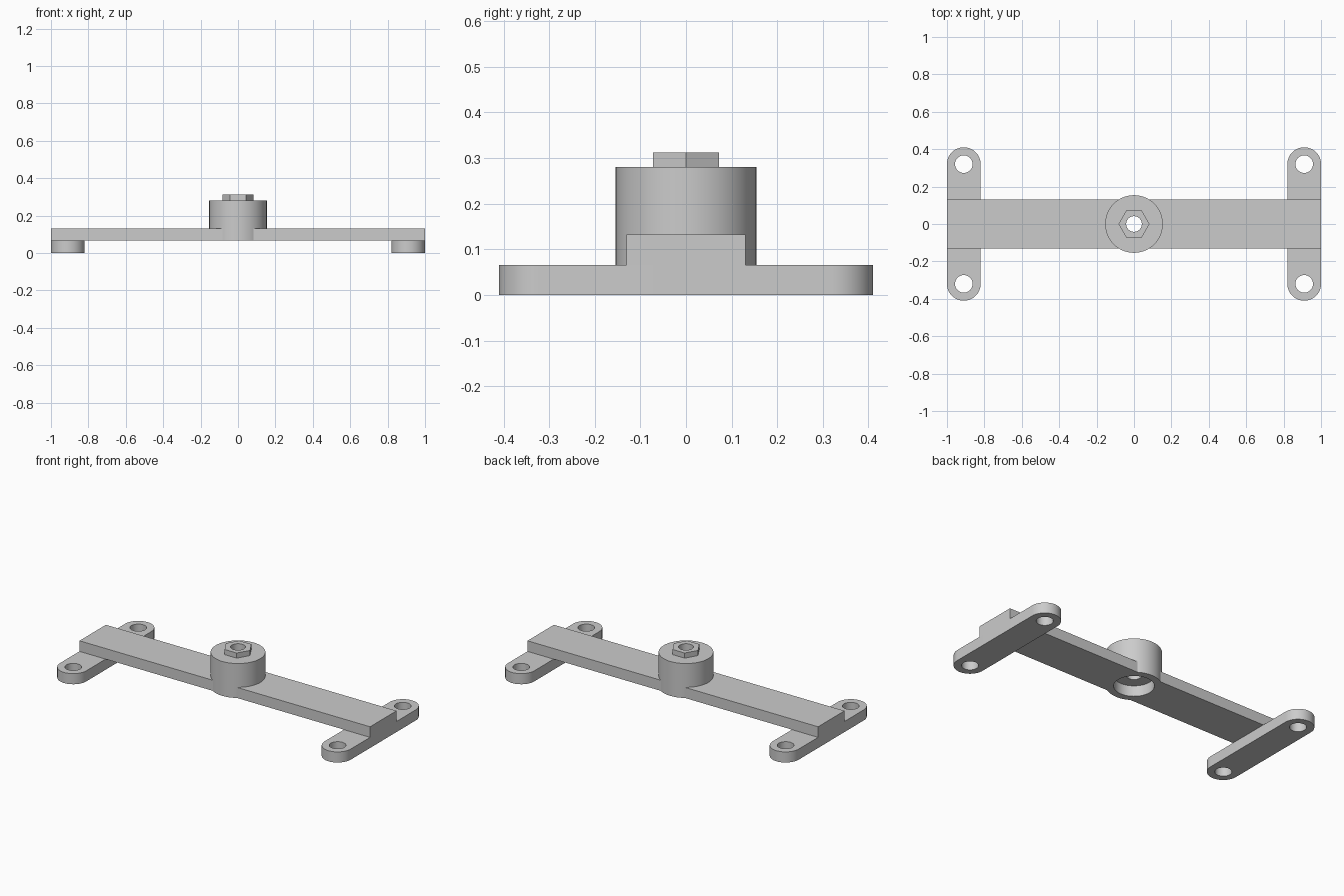
import bpy, bmesh, math

cube = bpy.data.objects.get("Cube")
if cube:
    bpy.data.objects.remove(cube, do_unlink=True)

grey = bpy.data.materials.new("plain_grey")
grey.use_nodes = True
colour = (0.6, 0.6, 0.6, 1)
grey.diffuse_color = colour
grey.node_tree.nodes["Principled BSDF"].inputs["Base Color"].default_value = colour


def prism(name, outline, z0, z1):
    """Extrude a flat counter-clockwise outline from z0 to z1."""
    bm = bmesh.new()
    low = [bm.verts.new((x, y, z0)) for x, y in outline]
    high = [bm.verts.new((x, y, z1)) for x, y in outline]
    bm.faces.new(low[::-1])
    bm.faces.new(high)
    n = len(outline)
    for i in range(n):
        j = (i + 1) % n
        bm.faces.new((low[i], low[j], high[j], high[i]))
    mesh = bpy.data.meshes.new(name)
    bm.to_mesh(mesh)
    bm.free()
    mesh.materials.append(grey)
    obj = bpy.data.objects.new(name, mesh)
    bpy.context.collection.objects.link(obj)
    return obj


def arc(cx, cy, r, start, sweep, steps):
    return [(cx + r * math.cos(start + sweep * i / steps),
             cy + r * math.sin(start + sweep * i / steps)) for i in range(steps + 1)]


def ring(cx, cy, r, sides=64):
    return arc(cx, cy, r, 0, math.tau, sides)[:-1]


def activate(obj):
    bpy.ops.object.select_all(action='DESELECT')
    obj.select_set(True)
    bpy.context.view_layer.objects.active = obj


def combine(target, other, operation):
    """Apply a boolean and remove the helper."""
    other.hide_render = True
    mod = target.modifiers.new("combine", 'BOOLEAN')
    mod.operation = operation
    mod.solver = 'EXACT'
    mod.object = other
    activate(target)
    bpy.ops.object.modifier_apply(modifier=mod.name)
    bpy.data.objects.remove(other, do_unlink=True)


def smooth(obj):
    activate(obj)
    bpy.ops.object.shade_smooth_by_angle(angle=math.radians(30))


FOOT_TOP, BAR_TOP, HUB_TOP, NUT_TOP = 0.066, 0.132, 0.28, 0.312

# Cross bar with the round hub and hexagonal collar
bar = prism("cross_bar_and_hub", [(-1, -0.13), (1, -0.13), (1, 0.13), (-1, 0.13)],
            FOOT_TOP, BAR_TOP)
combine(bar, prism("hub", ring(0, 0, 0.154, 96), FOOT_TOP, HUB_TOP), 'UNION')
combine(bar, prism("hex_collar", ring(0, 0, 0.083, 6), 0.22, NUT_TOP), 'UNION')

# Wide recess underneath and narrow through hole
combine(bar, prism("recess", ring(0, 0, 0.112), -0.1, BAR_TOP), 'DIFFERENCE')
combine(bar, prism("through_hole", ring(0, 0, 0.042), -0.1, 0.5), 'DIFFERENCE')
smooth(bar)

# Rounded mounting feet, each with two screw holes
for side, x in (("right", -0.91), ("left", 0.91)):
    outline = arc(x, 0.32, 0.09, 0, math.pi, 32) + arc(x, -0.32, 0.09, math.pi, math.pi, 32)
    foot = prism(side + "_foot", outline, 0, FOOT_TOP)
    for y in (-0.32, 0.32):
        combine(foot, prism("screw_hole", ring(x, y, 0.047), -0.1, 0.2), 'DIFFERENCE')
    smooth(foot)
